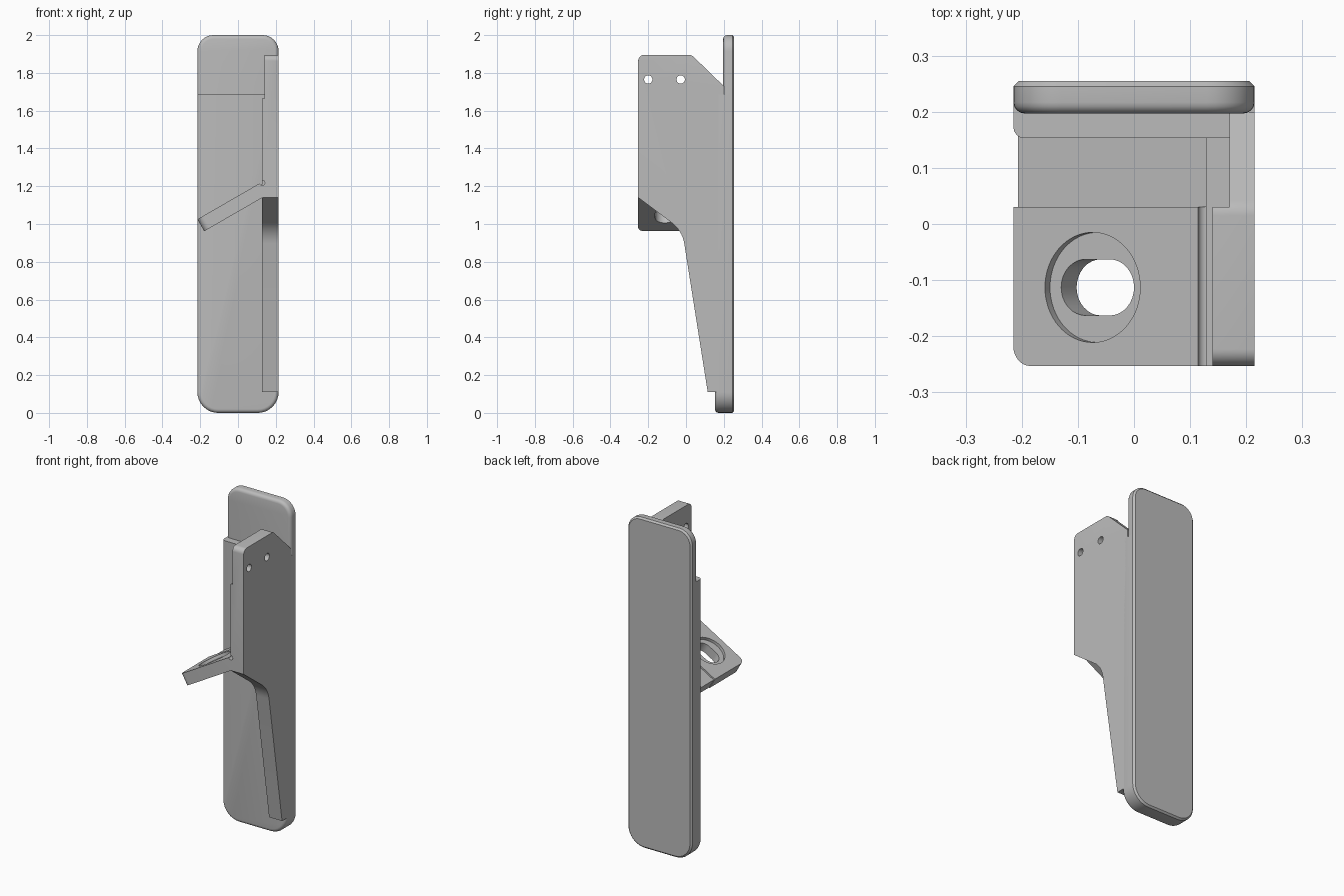
import bpy, bmesh, math
from mathutils import Vector

if "Cube" in bpy.data.objects:
    bpy.data.objects.remove(bpy.data.objects["Cube"])

grey = bpy.data.materials.new("light_grey")
grey.use_nodes = True
COLOR = (0.5, 0.5, 0.5, 1)
grey.diffuse_color = COLOR
grey.node_tree.nodes["Principled BSDF"].inputs["Base Color"].default_value = COLOR


def rounded(corners, seg=8):
    """Polygon outline; a third value on a corner is its tangent length."""
    pts = []
    for i, c in enumerate(corners):
        p = Vector(c[:2])
        if len(c) < 3:
            pts.append(p)
            continue
        a = (Vector(corners[i - 1][:2]) - p).normalized()
        b = (Vector(corners[(i + 1) % len(corners)][:2]) - p).normalized()
        w = math.cos((math.pi - a.angle(b)) / 2)
        start, end = p + a * c[2], p + b * c[2]
        for k in range(seg + 1):
            t = k / seg
            k0, k1, k2 = (1 - t) ** 2, 2 * w * t * (1 - t), t * t
            pts.append((start * k0 + p * k1 + end * k2) / (k0 + k1 + k2))
    return pts


def prism(name, pts, axis, lo, hi, bevels=()):
    """Extrude an outline along an axis, then bevel the edges each rule picks."""
    place = {"x": lambda u, v, h: (h, u, v),
             "y": lambda u, v, h: (u, h, v),
             "z": lambda u, v, h: (u, v, h)}[axis]
    bm = bmesh.new()
    ends = [[bm.verts.new(place(p[0], p[1], h)) for p in pts] for h in (lo, hi)]
    bm.faces.new(ends[0])
    bm.faces.new(ends[1])
    for i in range(len(pts)):
        bm.faces.new((ends[0][i - 1], ends[0][i], ends[1][i], ends[1][i - 1]))
    bmesh.ops.recalc_face_normals(bm, faces=bm.faces)
    for rule, size, seg in bevels:
        edges = [e for e in bm.edges if all(rule(v.co) for v in e.verts)]
        bmesh.ops.bevel(bm, geom=edges, offset=size, segments=seg,
                        profile=0.5, affect='EDGES', clamp_overlap=True)
    mesh = bpy.data.meshes.new(name)
    bm.to_mesh(mesh)
    bm.free()
    mesh.materials.append(grey)
    obj = bpy.data.objects.new(name, mesh)
    bpy.context.collection.objects.link(obj)
    return obj


def circle(u, v, r, n=40):
    return [(u + r * math.cos(2 * math.pi * k / n),
             v + r * math.sin(2 * math.pi * k / n)) for k in range(n)]


def box(u0, u1, v0, v1):
    return [(u0, v0), (u1, v0), (u1, v1), (u0, v1)]


def activate(obj):
    bpy.ops.object.select_all(action='DESELECT')
    obj.select_set(True)
    bpy.context.view_layer.objects.active = obj


def cut(obj, *cutters):
    activate(obj)
    for c in cutters:
        c.hide_render = True
        mod = obj.modifiers.new("cut", 'BOOLEAN')
        mod.operation, mod.solver, mod.object = 'DIFFERENCE', 'EXACT', c
        bpy.ops.object.modifier_apply(modifier=mod.name)


W, FRONT, BACK = 0.215, 0.153, 0.255
UPPER_FRONT, LEDGE = 0.197, 1.685
near = lambda a, b: abs(a - b) < 1e-4


# Back plate: thick lower body and thin upper end
def edge_rules(front, skip_z):
    return [(lambda c: near(c.y, front) and c.z != skip_z, 0.02, 4),
            (lambda c: near(c.y, BACK), 0.01, 1)]


lower_pts = rounded([(-W, LEDGE), (-W, 0, 0.11), (W, 0, 0.11), (W, LEDGE)])
upper_pts = rounded([(-W, LEDGE), (W, LEDGE), (W, 2, 0.085), (-W, 2, 0.085)])


def plate(name, pts, front):
    obj = prism(name, pts, "y", front, BACK)
    bm = bmesh.new()
    bm.from_mesh(obj.data)
    for y, size, seg in ((front, 0.02, 4), (BACK, 0.01, 1)):
        edges = [e for e in bm.edges if all(near(v.co.y, y) for v in e.verts)
                 and not all(near(v.co.z, LEDGE) for v in e.verts)]
        bmesh.ops.bevel(bm, geom=edges, offset=size, segments=seg,
                        profile=0.5, affect='EDGES', clamp_overlap=True)
    bm.to_mesh(obj.data)
    bm.free()
    return obj


lower_plate = plate("lower_plate", lower_pts, FRONT)
upper_plate = plate("upper_plate", upper_pts, UPPER_FRONT)

# Side fin, with thinner upper end and two pin holes
fin = prism("side_fin", rounded([
    (-0.253, 1.895, 0.03), (0.03, 1.895, 0.015), (0.2, 1.73), (0.2, 0.11),
    (0.115, 0.11), (-0.02, 0.965, 0.07), (-0.253, 1.14)]), "x", 0.128, W,
    [(lambda c: near(c.x, W) and c.z > 1.86 and c.y < 0.04, 0.03, 5)])
relief = prism("relief_cutter", circle(0.128, 1.218, 0.014, 20), "y", -0.3, 0.03)
cutters = [
    prism("step_cutter", box(-0.3, 0.3, 1.665, 2), "x", 0.1, 0.14),
    prism("thin_cutter", box(0.03, 0.3, 1.665, 2), "x", 0.1, 0.17),
    prism("pin_cutter", circle(-0.2, 1.765, 0.022, 24), "x", 0, 0.3),
    prism("pin_cutter", circle(-0.028, 1.765, 0.022, 24), "x", 0, 0.3)]
cut(fin, relief, *cutters)

# Tilted shelf with a recessed slot, and its lower rear part
T, TILT = 0.073, math.radians(-30)
shelf = prism("tilted_shelf", rounded(
    [(0, -0.253, 0.035), (0.41, -0.253), (0.41, 0.03), (0, 0.03)]), "z", -T, 0)
shelf_rear = prism("shelf_rear", box(0.004, 0.41, 0.03, 0.17), "z", -T, -0.01)
recess = prism("recess_cutter", circle(0.163, -0.113, 0.098, 64), "z", -0.018, 0.05)
slot = prism("slot_cutter", rounded(
    [(0.088, -0.163, 0.0499), (0.238, -0.163, 0.0499),
     (0.238, -0.063, 0.0499), (0.088, -0.063, 0.0499)]), "z", -0.2, 0.05)
for part in (shelf, shelf_rear, recess, slot):
    part.location = (-W, 0, 1.025)
    part.rotation_euler.y = TILT
bpy.context.view_layer.update()
cut(shelf, recess, slot, relief)

for c in cutters + [relief, recess, slot]:
    bpy.data.objects.remove(c)

for obj in (lower_plate, upper_plate, fin, shelf, shelf_rear):
    activate(obj)
    bpy.ops.object.shade_smooth_by_angle(angle=math.radians(30))
